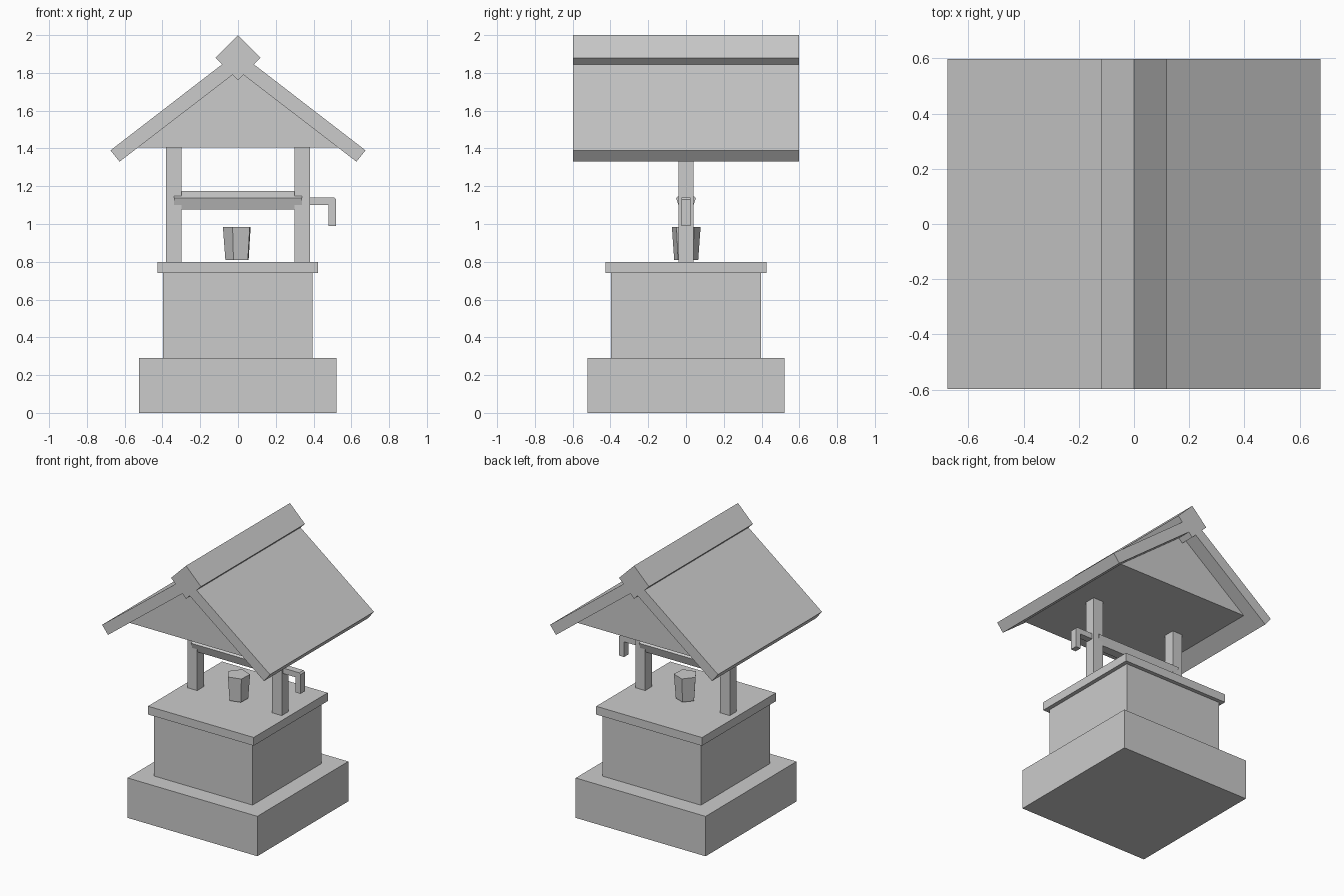
import bpy
import bmesh
from math import radians
from mathutils import Matrix, Vector

default = bpy.data.objects.get("Cube")
if default:
    bpy.data.objects.remove(default, do_unlink=True)

grey = bpy.data.materials.new("light grey")
grey.use_nodes = True
COLOR = (0.6, 0.6, 0.6, 1)
grey.diffuse_color = COLOR
grey.node_tree.nodes["Principled BSDF"].inputs["Base Color"].default_value = COLOR


def finish(name, bm):
    """Turn a bmesh into a flat shaded object."""
    bmesh.ops.recalc_face_normals(bm, faces=bm.faces)
    mesh = bpy.data.meshes.new(name)
    bm.to_mesh(mesh)
    bm.free()
    mesh.materials.append(grey)
    obj = bpy.data.objects.new(name, mesh)
    bpy.context.collection.objects.link(obj)
    return obj


def box(name, x0, x1, half_depth, z0, z1):
    bm = bmesh.new()
    size = Matrix.Diagonal((x1 - x0, 2 * half_depth, z1 - z0, 1))
    place = Matrix.Translation(((x0 + x1) / 2, 0, (z0 + z1) / 2))
    bmesh.ops.create_cube(bm, size=1, matrix=place @ size)
    return finish(name, bm)


def extruded(name, profile, half_depth):
    """Extrude an (x, z) profile along y, centred on y = 0."""
    bm = bmesh.new()
    face = bm.faces.new([bm.verts.new((x, -half_depth, z)) for x, z in profile])
    result = bmesh.ops.extrude_face_region(bm, geom=[face])
    moved = [v for v in result["geom"] if isinstance(v, bmesh.types.BMVert)]
    bmesh.ops.translate(bm, verts=moved, vec=Vector((0, 2 * half_depth, 0)))
    return finish(name, bm)


def five_sided(name, r_bottom, r_top, depth, matrix):
    bm = bmesh.new()
    bmesh.ops.create_cone(bm, cap_ends=True, segments=5, radius1=r_bottom,
                          radius2=r_top, depth=depth, matrix=matrix)
    # Turn the ring so that a vertex lies on the local +x axis
    return finish(name, bm)


# Stone well: stepped base, body and lid
box("base", -0.523, 0.521, 0.522, 0, 0.29)
box("well_body", -0.398, 0.395, 0.397, 0.29, 0.74)
box("well_lid", -0.426, 0.424, 0.425, 0.74, 0.8)

# Posts and roof slabs, mirrored on both sides
for side, label in ((1, "left"), (-1, "right")):
    inner, outer = sorted((side * 0.3, side * 0.38))
    box(label + "_post", inner, outer, 0.04, 0.8, 1.41)
    slab = [(0, 1.91), (0.675, 1.39), (0.627, 1.33), (0, 1.812)]
    extruded(label + "_roof_slab", [(side * x, z) for x, z in slab], 0.597)

# Gable block under the roof and square ridge beam on its edge
extruded("gable", [(-0.53, 1.406), (0.53, 1.406), (0, 1.815)], 0.495)
extruded("ridge_beam", [(0, 2), (0.12, 1.88), (0, 1.76), (-0.12, 1.88)], 0.597)

# Five-sided axle lying along x, one edge up
turn_up = Matrix.Rotation(radians(90), 4, "Y") @ Matrix.Rotation(radians(180), 4, "Z")
axle = five_sided("axle", 0.055, 0.055, 0.68, Matrix())
top = max(axle.data.vertices, key=lambda v: v.co.y)
axle.data.transform(Matrix.Translation((0, 0, 1.121)) @ turn_up
                    @ Matrix.Rotation(-Vector((top.co.x, top.co.y, 0)).to_2d().angle_signed(Vector((1, 0))), 4, "Z"))

# Crank handle
extruded("crank", [(0.34, 1.1), (0.34, 1.14), (0.51, 1.14), (0.52, 1.13),
                   (0.52, 0.99), (0.48, 0.99), (0.48, 1.1)], 0.025)

# Tapered bucket
bucket = five_sided("bucket", 0.067, 0.08, 0.175, Matrix())
rim = bucket.data.vertices[0].co.to_2d()
angle = -rim.angle_signed(Vector((1, 0)))
bucket.data.transform(Matrix.Translation((0, 0, 0.897))
                      @ Matrix.Rotation(-angle + radians(-3), 4, "Z"))
